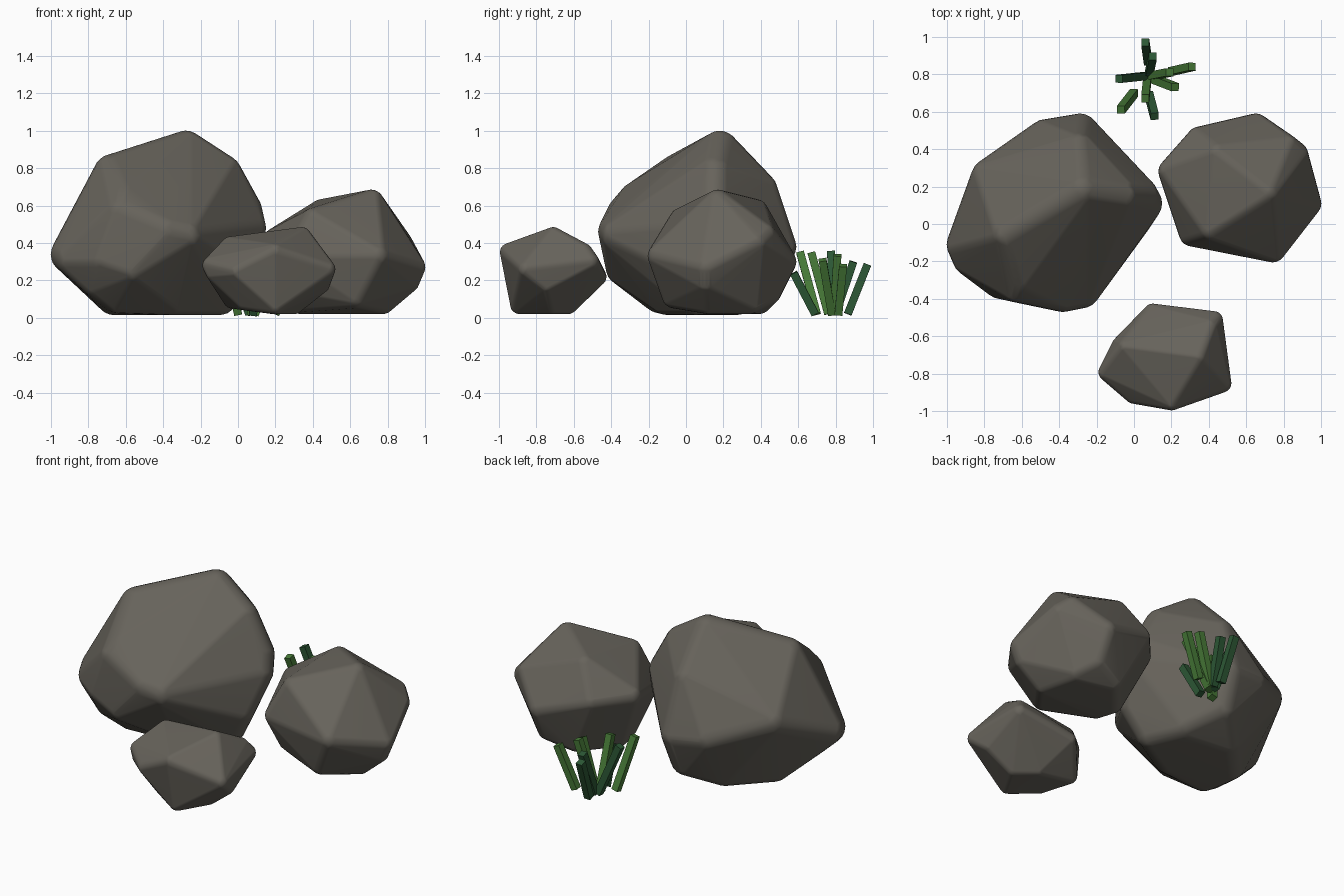
import bpy
import bmesh
from mathutils import Matrix, Vector

# Remove the default cube
default_cube = bpy.data.objects.get("Cube")
if default_cube:
    bpy.data.objects.remove(default_cube, do_unlink=True)


def make_material(name, colour):
    mat = bpy.data.materials.new(name)
    mat.use_nodes = True
    rgba = (*colour, 1.0)
    mat.diffuse_color = rgba
    shader = mat.node_tree.nodes["Principled BSDF"]
    shader.inputs["Base Color"].default_value = rgba
    shader.inputs["Roughness"].default_value = 0.9
    return mat


stone = make_material("warm grey stone", (0.135, 0.125, 0.105))
light_green = make_material("light grass green", (0.065, 0.2, 0.04))
dark_green = make_material("dark grass green", (0.025, 0.095, 0.035))


def add_object(name, bm, mat):
    mesh = bpy.data.meshes.new(name)
    bm.to_mesh(mesh)
    bm.free()
    mesh.materials.append(mat)
    obj = bpy.data.objects.new(name, mesh)
    bpy.context.collection.objects.link(obj)
    return obj


def rounded_rock(name, radius, corners):
    """Convex boulder whose corners are all rounded by the same radius."""
    ball = bmesh.new()
    bmesh.ops.create_icosphere(ball, subdivisions=3, radius=radius)
    offsets = [v.co.copy() for v in ball.verts]
    ball.free()

    bm = bmesh.new()
    for corner in corners:
        for offset in offsets:
            bm.verts.new(Vector(corner) + offset)
    bmesh.ops.convex_hull(bm, input=list(bm.verts))
    loose = [v for v in bm.verts if not v.link_faces]
    bmesh.ops.delete(bm, geom=loose, context='VERTS')
    bmesh.ops.recalc_face_normals(bm, faces=list(bm.faces))
    for face in bm.faces:
        face.smooth = True
    rock = add_object(name, bm, stone)
    # Keep the broad facets flat and blend only the rounded edges
    rock.modifiers.new("facet normals", 'WEIGHTED_NORMAL')
    return rock


def grass_blade(name, base, tip, mat, width=0.042):
    """Straight square stalk from base to tip."""
    base, tip = Vector(base), Vector(tip)
    axis = tip - base
    turn = Vector((0, 0, 1)).rotation_difference(axis)
    place = Matrix.LocRotScale((base + tip) / 2, turn,
                               Vector((width, width, axis.length)))
    bm = bmesh.new()
    bmesh.ops.create_cube(bm, size=1, matrix=place)
    return add_object(name, bm, mat)


# Large boulder
rounded_rock("large_rock", 0.1, [
    # crown
    (-0.28, 0.18, 0.9), (-0.67, -0.05, 0.775), (-0.08, 0.15, 0.77),
    (-0.3, 0.39, 0.68), (-0.6, -0.26, 0.63), (-0.62, -0.32, 0.56),
    # waist
    (-0.9, -0.11, 0.34), (-0.87, -0.18, 0.32), (-0.77, 0.25, 0.5),
    (-0.47, 0.46, 0.4), (-0.29, 0.49, 0.38), (0.05, 0.11, 0.48),
    (0.03, 0.15, 0.57), (-0.38, -0.37, 0.46), (-0.28, -0.35, 0.44),
    (-0.71, -0.3, 0.32),
    # base
    (-0.56, -0.33, 0.27), (-0.74, -0.2, 0.2), (-0.01, 0.02, 0.27),
    (-0.3, 0.41, 0.19), (-0.64, -0.14, 0.125), (-0.66, 0.06, 0.115),
    (-0.35, -0.1, 0.115), (-0.1, 0.05, 0.115), (-0.18, 0.24, 0.115),
    (-0.46, 0.27, 0.115),
])

# Medium boulder
rounded_rock("medium_rock", 0.07, [
    # crown
    (0.71, 0.17, 0.615), (0.45, 0.37, 0.565), (0.41, -0.02, 0.52),
    # waist
    (0.2, 0.28, 0.41), (0.35, 0.45, 0.4), (0.65, 0.52, 0.3),
    (0.81, 0.41, 0.44), (0.86, 0.37, 0.4), (0.93, 0.11, 0.27),
    (0.9, 0.11, 0.2), (0.74, -0.135, 0.33), (0.31, -0.05, 0.33),
    # base
    (0.63, -0.06, 0.12), (0.65, 0.44, 0.14), (0.34, 0.2, 0.09),
    (0.36, 0.01, 0.17), (0.36, 0.09, 0.1), (0.77, 0.12, 0.09),
    (0.72, 0.34, 0.09), (0.5, 0.39, 0.09),
])

# Small boulder
rounded_rock("small_rock", 0.05, [
    # crown
    (0.34, -0.71, 0.435), (-0.04, -0.66, 0.385), (0.4, -0.55, 0.35),
    # waist
    (-0.14, -0.79, 0.28), (-0.12, -0.8, 0.24), (0, -0.91, 0.25),
    (0.2, -0.945, 0.35), (0.47, -0.85, 0.26), (0.425, -0.515, 0.3),
    (0.1, -0.475, 0.22), (-0.07, -0.65, 0.3),
    # base
    (0.44, -0.75, 0.18), (0.2, -0.89, 0.07), (0.04, -0.8, 0.09),
    (-0.03, -0.62, 0.1), (0.3, -0.72, 0.07), (0.19, -0.63, 0.07),
])

# Grass tuft: base, tip and colour of each blade
blades = [
    ((0.075, 0.865, 0.02), (0.06, 0.97, 0.285), dark_green),
    ((0.08, 0.8, 0.02), (0.1, 0.895, 0.3), dark_green),
    ((0.2, 0.815, 0.02), (0.31, 0.84, 0.28), light_green),
    ((0.09, 0.79, 0.02), (0.19, 0.81, 0.335), light_green),
    ((0.09, 0.78, 0.02), (0.22, 0.73, 0.31), light_green),
    ((0.08, 0.69, 0.02), (0.11, 0.575, 0.24), dark_green),
    ((0, 0.7, 0.02), (-0.07, 0.61, 0.35), light_green),
    ((0.06, 0.79, 0.02), (-0.08, 0.775, 0.35), dark_green),
    ((0.07, 0.76, 0.02), (0.06, 0.67, 0.35), light_green),
]
for number, (base, tip, mat) in enumerate(blades, 1):
    grass_blade(f"grass_blade_{number}", base, tip, mat)
